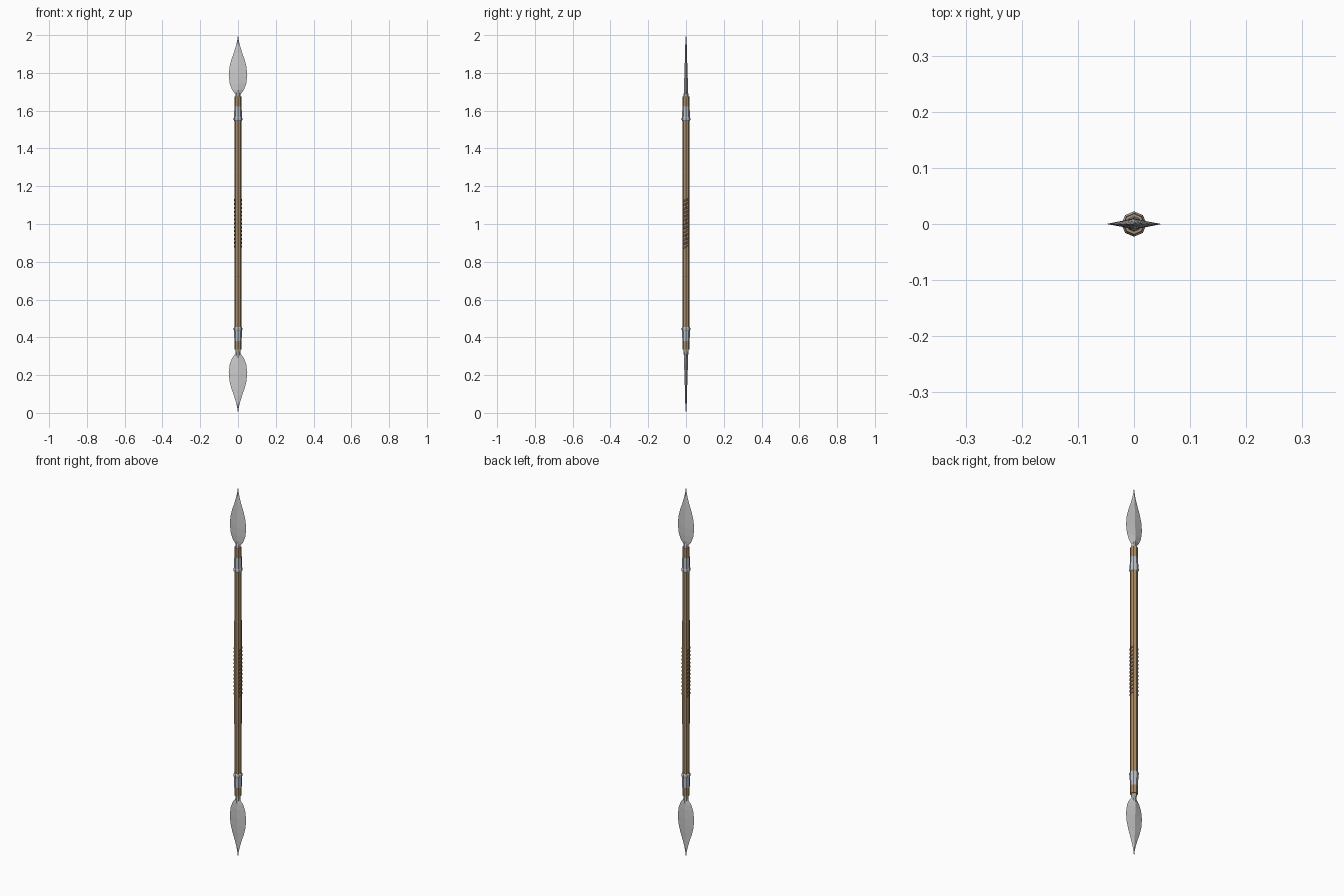
import bpy, bmesh, math
from mathutils import Matrix

if "Cube" in bpy.data.objects:
    bpy.data.objects.remove(bpy.data.objects["Cube"])


def material(name, rgb):
    m = bpy.data.materials.new(name)
    m.diffuse_color = (*rgb, 1)
    m.use_nodes = True
    m.node_tree.nodes["Principled BSDF"].inputs["Base Color"].default_value = m.diffuse_color
    return m


wood = material("wood", (0.42, 0.27, 0.13))
leather = material("leather", (0.20, 0.11, 0.06))
steel = material("steel", (0.50, 0.54, 0.58))


def finish(name, bm, mat=None):
    bmesh.ops.recalc_face_normals(bm, faces=bm.faces)
    me = bpy.data.meshes.new(name)
    bm.to_mesh(me)
    bm.free()
    ob = bpy.data.objects.new(name, me)
    bpy.context.collection.objects.link(ob)
    if mat:
        me.materials.append(mat)
    return ob


def skin(bm, rings):
    """Bridge successive rings of points and cap both ends."""
    loops = [[bm.verts.new(p) for p in r] for r in rings]
    n = len(loops[0])
    for a, b in zip(loops, loops[1:]):
        for i in range(n):
            j = (i + 1) % n
            bm.faces.new((a[i], a[j], b[j], b[i]))
    bm.faces.new(loops[0][::-1])
    bm.faces.new(loops[-1])


def turned(name, profile, mat=None, flip=False, sides=8):
    """Octagonal turned part from (radius, z); flip mirrors it about mid-height."""
    bm = bmesh.new()
    skin(bm, [[(r * math.cos(2 * math.pi * i / sides), r * math.sin(2 * math.pi * i / sides),
                2 - z if flip else z) for i in range(sides)] for r, z in profile])
    return finish(name, bm, mat)


# Wooden shaft with a very slightly thicker middle
turned("shaft", [(0.0185, 0.335), (0.0185, 0.72), (0.0192, 0.722),
                 (0.0192, 1.278), (0.0185, 1.28), (0.0185, 1.675)], wood)

# Blade outline: height, half width, half thickness of the central ridge
BLADE = [(1.675, 0.006, 0.012), (1.69, 0.016, 0.011), (1.71, 0.031, 0.0105),
         (1.74, 0.043, 0.010), (1.785, 0.049, 0.009), (1.83, 0.045, 0.0075),
         (1.87, 0.035, 0.006), (1.91, 0.021, 0.005), (1.95, 0.009, 0.004),
         (1.98, 0.003, 0.0025), (2.0, 0.0006, 0.0006)]

for end, flip in (("upper", False), ("lower", True)):
    # Leaf-shaped blade with a diamond cross-section
    bm = bmesh.new()
    skin(bm, [[(w, 0, z), (0, t, z), (-w, 0, z), (0, -t, z)] for z, w, t in BLADE])
    if flip:
        bm.transform(Matrix.Translation((0, 0, 2)) @ Matrix.Scale(-1, 4, (0, 0, 1)))
    finish(end + "_blade", bm)

    # Tapered socket running into the blade
    turned(end + "_socket", [(0.014, 1.665), (0.012, 1.69), (0.003, 1.76)], None, flip)

    # Metal collar with a raised ring on the inner side
    turned(end + "_collar", [(0.019, 1.545), (0.0225, 1.55), (0.0225, 1.56), (0.0205, 1.566),
                             (0.0195, 1.62), (0.0187, 1.622)], steel, flip)

# Slanted grip ridges hugging the left and right sides of the shaft
for side, turn in (("right", 0), ("left", math.pi)):
    bm = bmesh.new()
    for k in range(13):
        z0 = 0.88 + k * 0.0205
        rings = []
        for a in (-45, 0, 45):
            c, s = math.cos(math.radians(a)), math.sin(math.radians(a))
            z = z0 + 0.005 * a / 45
            rings.append([(r * c, r * s, z + h) for r, h in
                          ((0.017, -0.006), (0.0212, -0.0045), (0.0212, 0.0045), (0.017, 0.006))])
        skin(bm, rings)
    bm.transform(Matrix.Rotation(turn, 4, 'Z'))
    finish(side + "_grip_ridges", bm, leather)
